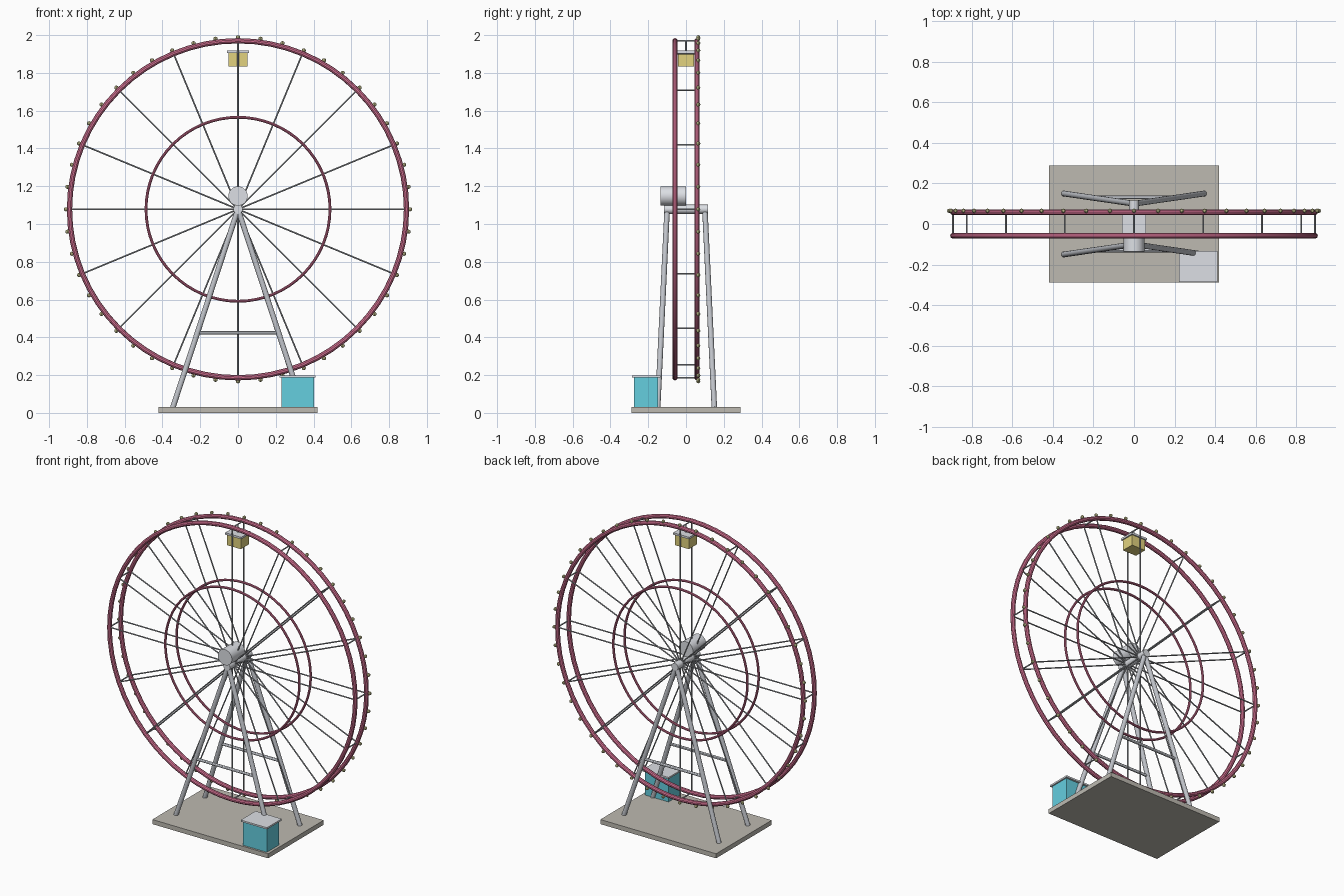
import bpy, bmesh
from math import sin, cos, pi
from mathutils import Vector, Matrix

cube = bpy.data.objects.get("Cube")
if cube:
    bpy.data.objects.remove(cube, do_unlink=True)


def material(name, r, g, b):
    m = bpy.data.materials.new(name)
    m.use_nodes = True
    m.diffuse_color = (r, g, b, 1)
    m.node_tree.nodes["Principled BSDF"].inputs["Base Color"].default_value = (r, g, b, 1)
    return m


rose = material("rose paint", 0.68, 0.17, 0.30)
steel = material("light steel", 0.72, 0.74, 0.78)
leg_steel = material("leg steel", 0.53, 0.55, 0.59)
dark = material("spoke steel", 0.40, 0.42, 0.45)
concrete = material("concrete", 0.51, 0.49, 0.44)
teal = material("teal paint", 0.13, 0.62, 0.74)
yellow = material("yellow paint", 0.76, 0.65, 0.21)
bulb_olive = material("bulb olive", 0.62, 0.60, 0.30)

AXLE = 1.078     # axle height
RIM = 0.892      # rim centreline radius
INNER = 0.487    # inner ring radius
SIDE = 0.058     # half distance between the two wheel faces


def finish(name, bm, mat, smooth=True):
    mesh = bpy.data.meshes.new(name)
    bm.to_mesh(mesh)
    bm.free()
    mesh.materials.append(mat)
    ob = bpy.data.objects.new(name, mesh)
    bpy.context.collection.objects.link(ob)
    if smooth:
        bpy.ops.object.select_all(action='DESELECT')
        ob.select_set(True)
        bpy.context.view_layer.objects.active = ob
        bpy.ops.object.shade_smooth_by_angle()
    return ob


def rods(name, pairs, radius, mat, sides=12):
    """One object made of straight round bars between pairs of points."""
    bm = bmesh.new()
    for a, b in pairs:
        a, b = Vector(a), Vector(b)
        d = b - a
        place = Matrix.Translation((a + b) / 2) @ d.to_track_quat('Z', 'Y').to_matrix().to_4x4()
        bmesh.ops.create_cone(bm, cap_ends=True, segments=sides, radius1=radius,
                              radius2=radius, depth=d.length, matrix=place)
    return finish(name, bm, mat)


def box(name, low, high, mat):
    low, high = Vector(low), Vector(high)
    bm = bmesh.new()
    bmesh.ops.create_cube(bm, size=1, matrix=Matrix.Translation((low + high) / 2)
                          @ Matrix.Diagonal((high - low).to_4d()))
    return finish(name, bm, mat, smooth=False)


def ring(name, y, radius, tube, mat):
    bpy.ops.mesh.primitive_torus_add(major_segments=64, minor_segments=10, major_radius=radius,
                                     minor_radius=tube, location=(0, y, AXLE),
                                     rotation=(pi / 2, 0, 0))
    ob = bpy.context.object
    ob.name = name
    ob.data.materials.append(mat)
    bpy.ops.object.shade_smooth_by_angle()


def on_wheel(angle, radius, y):
    return (radius * cos(angle), y, AXLE + radius * sin(angle))


# Wheel: rims, inner rings, spokes and cross bars
angles = [2 * pi * i / 16 for i in range(16)]
for label, y in (("front", -SIDE), ("back", SIDE)):
    ring(label + "_rim", y, RIM, 0.014, rose)
    ring(label + "_inner_ring", y, INNER, 0.0075, rose)
    rods(label + "_spokes", [((0, y, AXLE), on_wheel(a, RIM, y)) for a in angles],
         0.0042, dark, 8)
rods("rim_cross_bars", [(on_wheel(a, RIM, -SIDE), on_wheel(a, RIM, SIDE)) for a in angles],
     0.0042, dark, 8)

# Light bulbs around the back rim
bm = bmesh.new()
for i in range(48):
    spot = on_wheel(2 * pi * i / 48, RIM + 0.0185, SIDE + 0.007)
    bmesh.ops.create_uvsphere(bm, u_segments=8, v_segments=6, radius=0.011,
                              matrix=Matrix.Translation(spot))
finish("rim_bulbs", bm, bulb_olive)

# Axle and drive drum
rods("axle", [((0, -0.117, AXLE), (0, 0.117, AXLE))], 0.024, steel, 20)
rods("drive_drum", [((0, -0.136, 1.148), (0, 0, 1.148))], 0.051, steel, 28)

# A-frame supports
for label, s in (("front", -1), ("back", 1)):
    top = Vector((0, s * 0.1, AXLE))
    feet = [Vector((x, s * 0.15, 0.028)) for x in (-0.345, 0.345)]
    rods(label + "_legs", [(top, f) for f in feet], 0.0145, leg_steel, 14)
    rods(label + "_leg_brace", [tuple(top.lerp(f, 0.623) for f in feet)], 0.009, leg_steel)

# Hanging cabin
box("cabin_body", (-0.05, -0.042, 1.835), (0.05, 0.042, 1.905), yellow)
box("cabin_roof", (-0.058, -0.05, 1.905), (0.058, 0.05, 1.918), steel)
rods("cabin_hanger", [((0, 0, 1.912), (0, 0, AXLE + RIM))], 0.0042, dark, 8)

# Base and ticket booth
box("base_slab", (-0.42, -0.288, 0), (0.42, 0.288, 0.03), concrete)
box("booth_body", (0.23, -0.275, 0.03), (0.402, -0.147, 0.187), teal)
box("booth_roof", (0.221, -0.287, 0.187), (0.411, -0.134, 0.198), steel)
